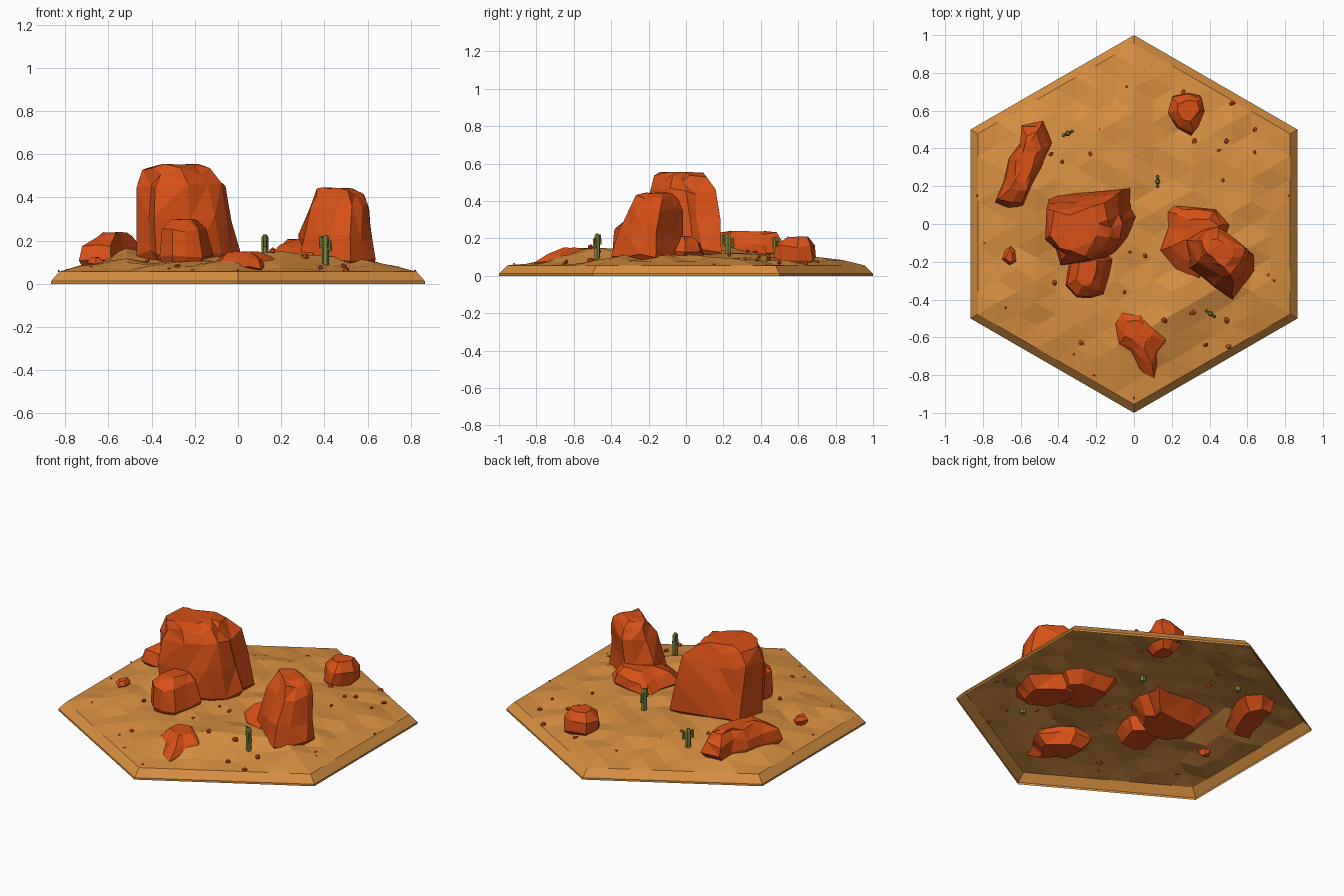
import bpy, bmesh, random
from math import sin, cos, exp, pi, radians
from mathutils import Vector, Matrix

if "Cube" in bpy.data.objects:
    bpy.data.objects.remove(bpy.data.objects["Cube"])

random.seed(4)


def material(name, rgb):
    m = bpy.data.materials.new(name)
    m.diffuse_color = (*rgb, 1)
    m.use_nodes = True
    m.node_tree.nodes["Principled BSDF"].inputs["Base Color"].default_value = m.diffuse_color
    return m


SAND = material("sand", (0.68, 0.28, 0.055))
ROCK = material("red_rock", (0.68, 0.08, 0.009))
GREEN = material("cactus_green", (0.22, 0.24, 0.045))


def finish(bm, name, mat, fix=True):
    if fix:
        bmesh.ops.recalc_face_normals(bm, faces=bm.faces)
    me = bpy.data.meshes.new(name)
    bm.to_mesh(me)
    bm.free()
    me.materials.append(mat)
    ob = bpy.data.objects.new(name, me)
    bpy.context.collection.objects.link(ob)
    return ob


def ground(x, y):
    """Dune height: low at the hexagon edge, rising to gentle humps."""
    d = max(abs(x * cos(a) + y * sin(a)) for a in (0, pi / 3, 2 * pi / 3))
    fade = max(0, min(1, (0.827 - d) / 0.3))
    h = 0.045
    for bx, by, r, k in ((0.16, -0.55, 0.22, 0.05), (-0.5, 0.15, 0.25, 0.05),
                         (0.4, -0.1, 0.3, 0.022), (-0.2, 0.0, 0.3, 0.02)):
        h += k * exp(-((x - bx) ** 2 + (y - by) ** 2) / r ** 2)
    return 0.056 + fade * h


# Terrain: triangular grid filling the hexagon, open underneath
N, R = 8, 0.955
bm = bmesh.new()
grid = {}
span = [(i, j) for i in range(-N - 1, N + 1) for j in range(-N - 1, N + 1)]
for i, j in span:
    ring = max(abs(i), abs(j), abs(i + j))
    if ring <= N:
        x, y = j * 0.866 * R / N, (i + j / 2) * R / N
        z = ground(x, y) + (random.uniform(-0.014, 0.014) if ring < N else 0)
        grid[i, j] = bm.verts.new((x, y, z))
for i, j in span:
    for tri in (((i, j), (i, j + 1), (i + 1, j)),
                ((i + 1, j), (i, j + 1), (i + 1, j + 1))):
        if all(k in grid for k in tri):
            bm.faces.new([grid[k] for k in tri])
bm.normal_update()
for f in bm.faces:
    if f.normal.z < 0:
        f.normal_flip()
finish(bm, "dune_ground", SAND, False)

# Bevelled hexagonal rim
bm = bmesh.new()
loops = [[bm.verts.new((r * cos(radians(30 + 60 * k)), r * sin(radians(30 + 60 * k)), z))
          for k in range(6)] for r, z in ((1, 0), (1, 0.012), (R, 0.056))]
for a, b in zip(loops, loops[1:]):
    for k in range(6):
        n = (k + 1) % 6
        bm.faces.new((a[k], a[n], b[n], b[k]))
finish(bm, "tile_rim", SAND, False)


def rock(name, outline, rings, jitter=0.013):
    """Loft the plan outline through rings (z, x0, x1, y0, y1) fitted to each box."""
    bm = bmesh.new()
    xs, ys = [p[0] for p in outline], [p[1] for p in outline]
    lx, ly = min(xs), min(ys)
    wx, wy = max(xs) - lx, max(ys) - ly
    levels = []
    for n, (z, x0, x1, y0, y1) in enumerate(rings):
        zj = jitter * 1.5 if 0 < n < len(rings) - 1 else 0.003
        levels.append([bm.verts.new((
            x0 + (x - lx) / wx * (x1 - x0) + random.uniform(-jitter, jitter),
            y0 + (y - ly) / wy * (y1 - y0) + random.uniform(-jitter, jitter),
            z + random.uniform(-zj, zj))) for x, y in outline])
    c = len(outline)
    for a, b in zip(levels, levels[1:]):
        for k in range(c):
            n = (k + 1) % c
            bm.faces.new((a[k], a[n], b[n], b[k]))
    bm.faces.new(levels[0])
    bm.faces.new(levels[-1])
    bmesh.ops.triangulate(bm, faces=bm.faces[:])
    finish(bm, name, ROCK)


# Large butte and the boulder leaning on its front
rock("large_butte",
     [(-.46, .13), (-.4, .16), (-.27, .18), (-.03, .21), (-.02, .08), (.015, .03), (-.02, -.08),
      (-.07, -.14), (-.2, -.2), (-.37, -.21), (-.4, -.14), (-.475, -.06)],
     [(.02, -.4, -.09, -.13, .11), (.14, -.475, .012, -.2, .2), (.3, -.472, -.03, -.21, .18),
      (.45, -.465, -.06, -.2, .15), (.52, -.435, -.12, -.17, .11), (.553, -.37, -.19, -.13, .08)])
rock("leaning_boulder",
     [(-.37, -.33), (-.31, -.39), (-.23, -.39), (-.17, -.37), (-.14, -.28), (-.12, -.2), (-.2, -.13),
      (-.34, -.15)],
     [(.04, -.33, -.16, -.35, -.14), (.13, -.365, -.12, -.395, -.12), (.25, -.35, -.15, -.38, -.12),
      (.298, -.3, -.2, -.33, -.15)], 0.008)
# Right-hand butte with the low ledge beside it
rock("tall_butte",
     [(.62, -.17), (.62, -.24), (.58, -.33), (.52, -.39), (.43, -.35), (.37, -.3), (.29, -.24),
      (.28, -.1), (.36, -.03), (.43, -.02), (.5, -.07)],
     [(.03, .35, .57, -.33, -.07), (.11, .28, .63, -.39, -.02), (.22, .285, .615, -.36, -.02),
      (.36, .325, .61, -.31, -.02), (.42, .35, .575, -.26, -.05), (.443, .375, .52, -.22, -.08)],
     0.01)
rock("low_ledge",
     [(.145, -.14), (.18, -.02), (.18, .07), (.22, .1), (.33, .09), (.43, .08), (.5, 0), (.45, -.15),
      (.35, -.27), (.23, -.23)],
     [(.04, .2, .45, -.21, .04), (.12, .145, .5, -.28, .1), (.17, .2, .47, -.22, .08),
      (.21, .28, .44, -.14, .03)], 0.008)
# Scattered boulders
rock("front_slab",
     [(-.115, -.54), (-.08, -.46), (.03, -.46), (.1, -.51), (.19, -.59), (.18, -.65), (.12, -.73),
      (.11, -.81), (.05, -.79), (-.02, -.71), (-.1, -.67)],
     [(.02, -.06, .14, -.73, -.5), (.078, -.115, .19, -.81, -.46), (.118, -.09, .165, -.74, -.47),
      (.148, -.05, .1, -.66, -.51)], 0.007)
rock("long_boulder",
     [(-.73, .12), (-.69, .22), (-.66, .34), (-.61, .42), (-.59, .53), (-.49, .54), (-.44, .43),
      (-.46, .37), (-.53, .22), (-.59, .1), (-.66, .09)],
     [(.03, -.68, -.5, .16, .47), (.11, -.73, -.435, .09, .54), (.175, -.72, -.45, .11, .52),
      (.22, -.66, -.48, .17, .48), (.238, -.62, -.52, .22, .44)], 0.009)
rock("back_boulder",
     [(.19, .58), (.21, .67), (.29, .69), (.36, .67), (.375, .58), (.34, .5), (.31, .46), (.24, .5)],
     [(.03, .23, .33, .52, .64), (.09, .185, .37, .47, .69), (.16, .185, .375, .48, .69),
      (.208, .23, .34, .54, .65)], 0.009)
rock("small_boulder",
     [(-.7, -.19), (-.68, -.14), (-.655, -.12), (-.63, -.14), (-.62, -.2), (-.66, -.22)],
     [(.06, -.68, -.64, -.19, -.14), (.097, -.7, -.62, -.22, -.12), (.122, -.68, -.64, -.2, -.14)],
     0.004)

# Pebbles
PEBBLES = [(-.18, .5), (-.23, .37), (-.38, .33), (-.44, .37), (.09, .84), (.26, .7), (.52, .64),
           (.64, .5), (.49, .44), (.45, .39), (.64, .38), (.47, .23), (.32, .44), (-.05, -.36),
           (-.42, -.31), (-.28, -.63), (-.32, -.69), (-.21, -.8), (0, -.92), (.16, -.51),
           (.31, -.47), (.38, -.64), (.5, -.65), (.49, -.51), (.71, -.27), (.74, -.3), (.82, .15),
           (-.83, .15), (-.79, -.1), (-.68, -.44), (.06, -.17), (-.02, -.15), (-.04, .73)]
bm = bmesh.new()
for x, y in PEBBLES:
    s = random.uniform(0.009, 0.02) if max(abs(x), abs(y)) < 0.75 else 0.007
    m = Matrix.Translation((x, y, ground(x, y) + 0.003)) @ Matrix.Rotation(random.random() * 6, 4, 'Z')
    m = m @ Matrix.Diagonal((s, s * 0.8, s * 0.75, 1))
    bmesh.ops.create_icosphere(bm, subdivisions=1, radius=1, matrix=m)
for v in bm.verts:
    v.co += Vector([random.uniform(-.002, .002) for _ in range(3)])
finish(bm, "pebbles", ROCK)


def stalk(bm, a, b, r, tip=0.7):
    """Six-sided tapered stem between two points."""
    a, b = Vector(a), Vector(b)
    d = b - a
    m = Matrix.Translation((a + b) / 2) @ d.to_track_quat('Z', 'Y').to_matrix().to_4x4()
    bmesh.ops.create_cone(bm, cap_ends=True, segments=6, radius1=r, radius2=r * tip,
                          depth=d.length, matrix=m)


# Cacti: trunk with rounded tip and two raised arms
for n, (x, y, top, turn) in enumerate(((.125, .225, .228, 90), (.405, -.475, .226, -35),
                                       (-.35, .48, .208, 25))):
    bm = bmesh.new()
    h = top - 0.09
    stalk(bm, (0, 0, -.02), (0, 0, h - .012), .016, 1)
    stalk(bm, (0, 0, h - .012), (0, 0, h), .016, .5)
    for side, low, high in ((1, .5, .82), (-1, .62, .97)):
        stalk(bm, (0, 0, h * low), (side * .025, 0, h * low), .008, 1)
        stalk(bm, (side * .025, 0, h * low - .006), (side * .025, 0, h * high), .01)
    ob = finish(bm, f"cactus_{n + 1}", GREEN)
    ob.location = (x, y, 0.09)
    ob.rotation_euler.z = radians(turn)
